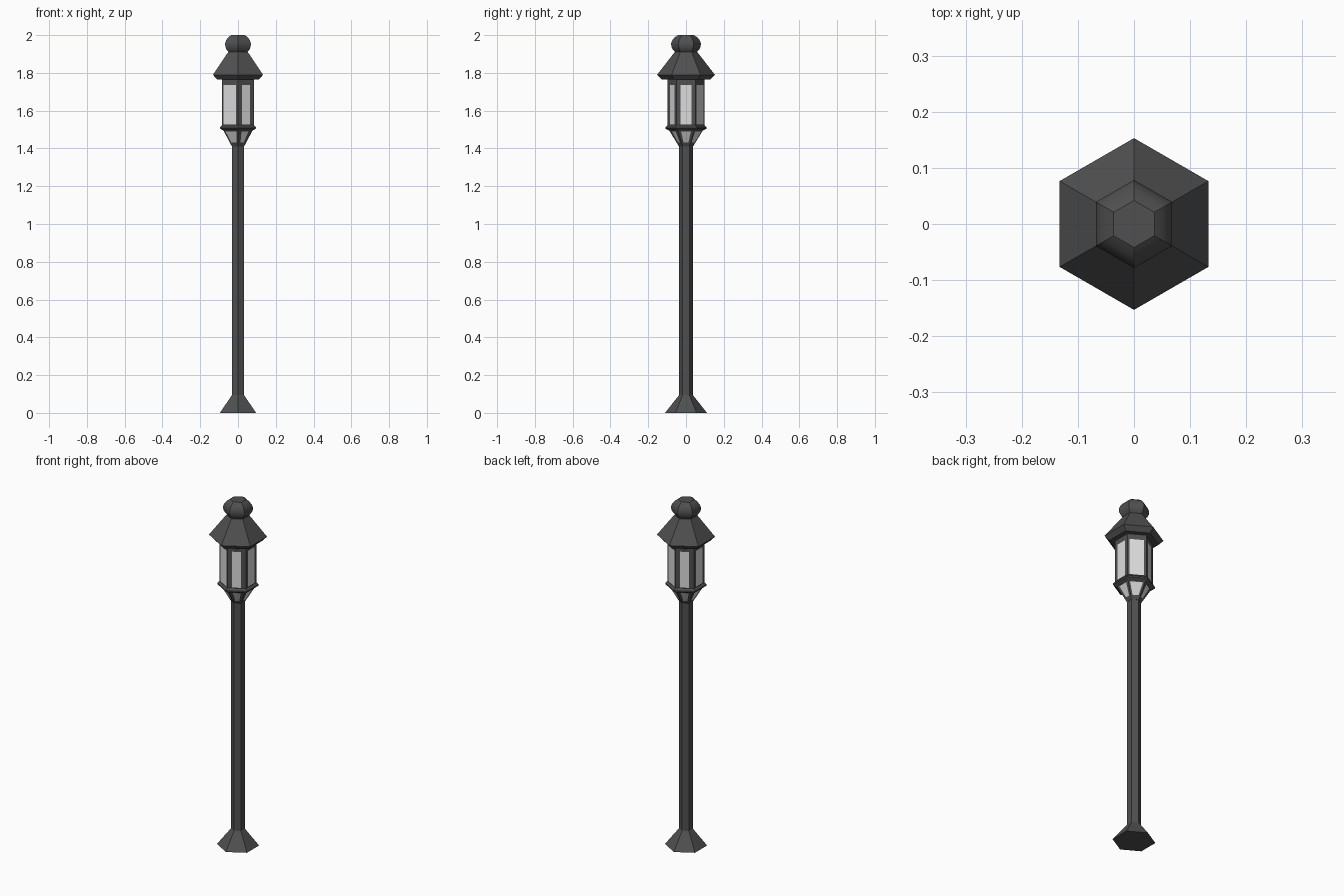
import bpy, bmesh
from math import cos, sin, radians

cube = bpy.data.objects.get("Cube")
if cube:
    bpy.data.objects.remove(cube, do_unlink=True)


def material(name, value):
    mat = bpy.data.materials.new(name)
    mat.use_nodes = True
    color = (value, value, value, 1)
    mat.diffuse_color = color
    bsdf = mat.node_tree.nodes["Principled BSDF"]
    bsdf.inputs["Base Color"].default_value = color
    bsdf.inputs["Roughness"].default_value = 0.7
    return mat


iron = material("dark iron", 0.08)
glass = material("pale glass", 0.72)
SIDES = 6


def corner(i, r, z):
    a = radians(60 * i - 30)
    return (r * cos(a), r * sin(a), z)


def finish(name, bm):
    bmesh.ops.recalc_face_normals(bm, faces=bm.faces)
    mesh = bpy.data.meshes.new(name)
    bm.to_mesh(mesh)
    bm.free()
    mesh.materials.append(iron)
    mesh.materials.append(glass)
    obj = bpy.data.objects.new(name, mesh)
    bpy.context.collection.objects.link(obj)
    return obj


def hex_lathe(name, profile):
    """Closed six-sided solid from (radius, height) pairs."""
    bm = bmesh.new()
    rings = [[bm.verts.new(corner(i, r, z)) for i in range(SIDES)] for r, z in profile]
    for a, b in zip(rings, rings[1:]):
        for i in range(SIDES):
            j = (i + 1) % SIDES
            bm.faces.new((a[i], a[j], b[j], b[i]))
    bm.faces.new(rings[0][::-1])
    bm.faces.new(rings[-1])
    return finish(name, bm)


def glazed_ring(name, low, high, bottom, top, taper):
    """Six framed sides, each with a glass pane set into the face."""
    pane_widths = (0.62, 0.78, 0.5)
    bm = bmesh.new()
    rings = [[bm.verts.new(corner(i, *ring)) for i in range(SIDES)] for ring in (low, high)]
    for i in range(SIDES):
        j = (i + 1) % SIDES
        outer = [rings[0][i], rings[0][j], rings[1][j], rings[1][i]]
        half = pane_widths[i % 3] / 2

        def point(u, v):
            a = outer[0].co.lerp(outer[1].co, u)
            b = outer[3].co.lerp(outer[2].co, u)
            return bm.verts.new(a.lerp(b, v))

        inner = [point(0.5 - half * taper, bottom), point(0.5 + half * taper, bottom),
                 point(0.5 + half, top), point(0.5 - half, top)]
        for k in range(4):
            n = (k + 1) % 4
            bm.faces.new((outer[k], outer[n], inner[n], inner[k]))
        bm.faces.new(inner).material_index = 1
    bm.faces.new(rings[0][::-1])
    bm.faces.new(rings[1])
    return finish(name, bm)


# Foot and pole
hex_lathe("base", [(0.111, 0), (0.036, 0.095)])
hex_lathe("pole", [(0.036, 0.09), (0.036, 1.415)])

# Lantern
glazed_ring("lantern_cup", (0.037, 1.41), (0.09, 1.497), 0.24, 0.93, 0.8)
hex_lathe("lantern_rim", [(0.09, 1.495), (0.109, 1.505), (0.109, 1.513), (0.097, 1.525)])
glazed_ring("lantern_body", (0.098, 1.515), (0.098, 1.768), 0.05, 0.87, 1)

# Roof with bevelled eave
hex_lathe("roof", [(0.128, 1.765), (0.153, 1.79), (0.06, 1.91)])

# Finial, rounded vertically with crisp corners
arc = [radians(-46 + 104 * k / 6) for k in range(7)]
finial = hex_lathe("finial", [(0.079 * cos(a), 1.95 + 0.059 * sin(a)) for a in arc])
bpy.ops.object.select_all(action='DESELECT')
finial.select_set(True)
bpy.context.view_layer.objects.active = finial
bpy.ops.object.shade_smooth_by_angle(angle=radians(25))
